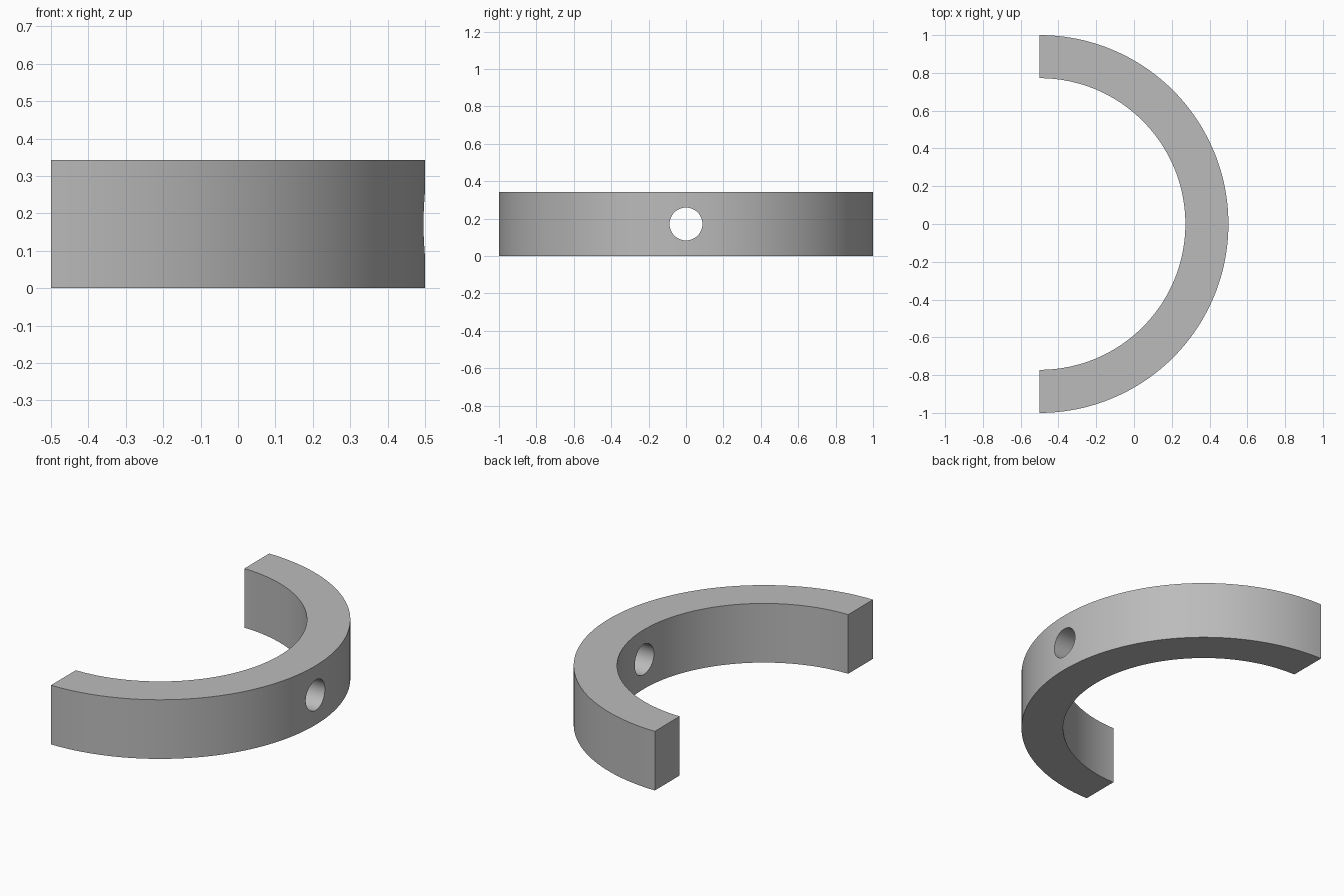
import bpy, bmesh, math
from mathutils import Matrix

cube = bpy.data.objects.get("Cube")
if cube:
    bpy.data.objects.remove(cube, do_unlink=True)

OUTER, INNER, HEIGHT = 1.0, 0.772, 0.343
HOLE_RADIUS = 0.088
CENTRE_X = -0.5
SEGMENTS = 96

grey = bpy.data.materials.new("light grey")
grey.use_nodes = True
colour = (0.5, 0.5, 0.5, 1)
grey.diffuse_color = colour
grey.node_tree.nodes["Principled BSDF"].inputs["Base Color"].default_value = colour


def make_object(name, bm):
    bmesh.ops.recalc_face_normals(bm, faces=bm.faces)
    mesh = bpy.data.meshes.new(name)
    bm.to_mesh(mesh)
    bm.free()
    mesh.materials.append(grey)
    obj = bpy.data.objects.new(name, mesh)
    bpy.context.collection.objects.link(obj)
    return obj


# Half ring: a rectangular section swept through 180 degrees
bm = bmesh.new()
section = [(INNER, 0), (OUTER, 0), (OUTER, HEIGHT), (INNER, HEIGHT)]
loops = []
for i in range(SEGMENTS + 1):
    a = math.pi * (i / SEGMENTS - 0.5)
    loops.append([bm.verts.new((CENTRE_X + r * math.cos(a), r * math.sin(a), z))
                  for r, z in section])
for a, b in zip(loops, loops[1:]):
    for k in range(4):
        n = (k + 1) % 4
        bm.faces.new((a[k], a[n], b[n], b[k]))
bm.faces.new(loops[0])
bm.faces.new(loops[-1])
ring = make_object("half_ring", bm)

# Radial round hole through the middle of the arc
bm = bmesh.new()
place = (Matrix.Translation((CENTRE_X + (INNER + OUTER) / 2, 0, HEIGHT / 2))
         @ Matrix.Rotation(math.pi / 2, 4, 'Y'))
bmesh.ops.create_cone(bm, cap_ends=True, segments=48, radius1=HOLE_RADIUS,
                      radius2=HOLE_RADIUS, depth=0.6, matrix=place)
cutter = make_object("hole_cutter", bm)
cutter.hide_render = True

cut = ring.modifiers.new("hole", 'BOOLEAN')
cut.operation = 'DIFFERENCE'
cut.solver = 'EXACT'
cut.object = cutter

bpy.ops.object.select_all(action='DESELECT')
ring.select_set(True)
bpy.context.view_layer.objects.active = ring
bpy.ops.object.modifier_apply(modifier=cut.name)
bpy.data.objects.remove(cutter, do_unlink=True)

# Smooth the curved walls, keep the edges crisp
bpy.ops.object.shade_smooth_by_angle(angle=math.radians(30))
